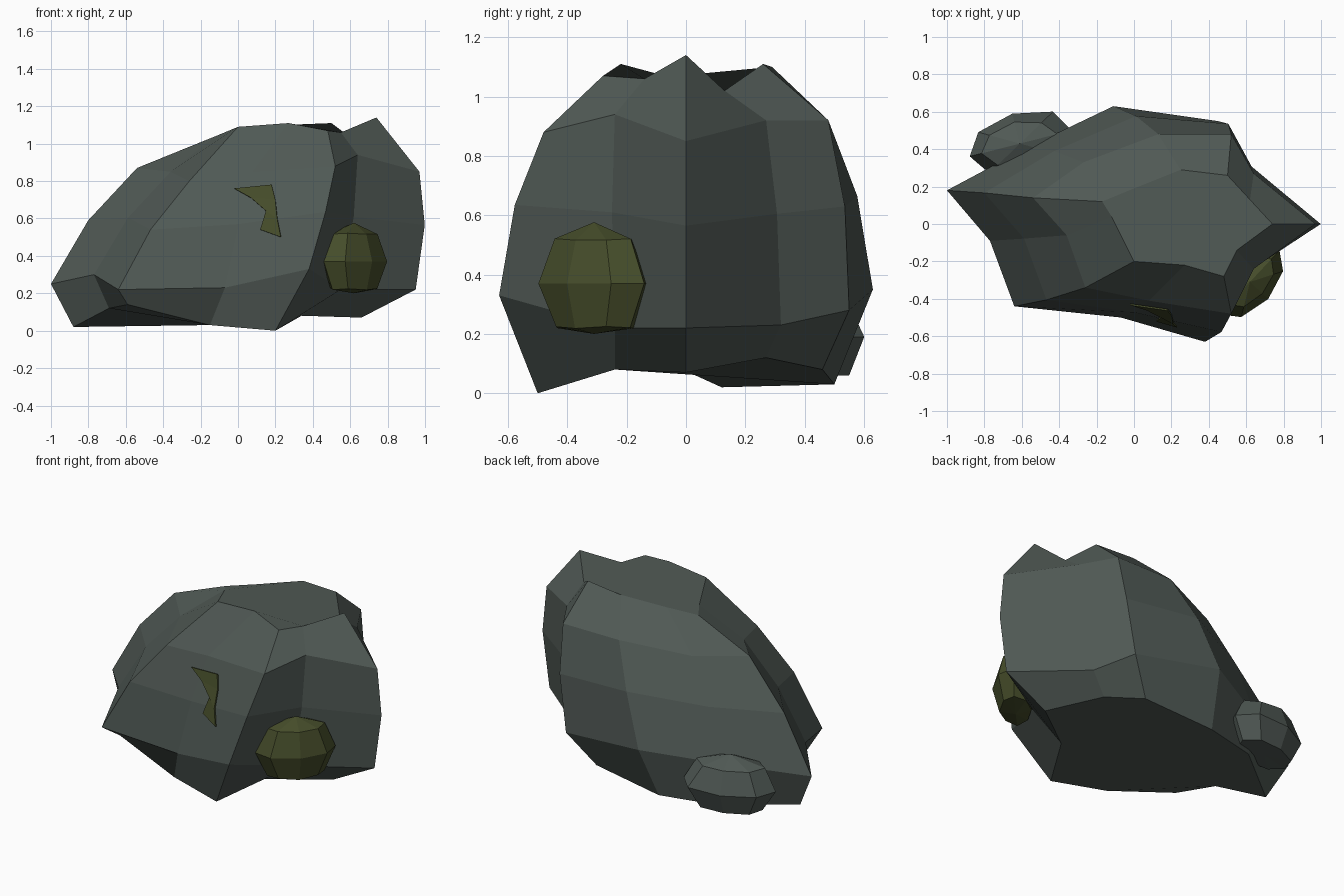
import bpy, bmesh, math, random
from mathutils import Vector
from mathutils.bvhtree import BVHTree

if "Cube" in bpy.data.objects:
    bpy.data.objects.remove(bpy.data.objects["Cube"])

random.seed(4)


def material(name, rgb):
    m = bpy.data.materials.new(name)
    m.diffuse_color = (*rgb, 1)
    m.use_nodes = True
    m.node_tree.nodes["Principled BSDF"].inputs["Base Color"].default_value = m.diffuse_color
    return m


STONE = material("grey green stone", (0.08, 0.1, 0.09))
MOSS = material("olive moss", (0.06, 0.073, 0.023))


def finish(bm, name, mat):
    bmesh.ops.recalc_face_normals(bm, faces=bm.faces[:])
    me = bpy.data.meshes.new(name)
    bm.to_mesh(me)
    bm.free()
    me.materials.append(mat)
    ob = bpy.data.objects.new(name, me)
    bpy.context.collection.objects.link(ob)
    return ob


# Main boulder: four hand-placed rings plus one bulged ring between them
base = [(-.88, .12, .02), (-.69, -.1, .12), (-.59, -.33, .14), (-.15, -.42, .03),
        (.2, -.5, 0), (.34, -.24, .08), (.66, 0, .07), (.45, .27, .12),
        (.3, .46, .08), (-.16, .5, .03), (-.5, .42, .03)]
wide = [(-1, .18, .25), (-.77, -.09, .3), (-.64, -.44, .22), (-.07, -.5, .23),
        (.38, -.63, .33), (.55, -.24, .22), (.95, 0, .22), (.57, .32, .23),
        (.45, .55, .28), (-.11, .63, .35), (-.55, .42, .3)]
shoulder = [(-.54, .14, .87), (-.36, -.06, .85), (-.26, -.34, .8), (.08, -.41, .85),
            (.52, -.48, .88), (.64, -.24, .94), (.97, 0, .85), (.64, .27, .92),
            (.52, .48, .92), (.13, .48, .92), (-.27, .33, .87)]
crown = [(-.17, .12, 1.02), (-.12, .04, 1.04), (0, -.2, 1.09), (.27, -.22, 1.11),
         (.48, -.28, 1.07), (.55, -.14, 1.06), (.74, 0, 1.14), (.62, .13, 1.02),
         (.5, .26, 1.11), (.25, .29, 1.1), (0, .19, 1.05)]
waist = [((a[0] + b[0]) * .52, (a[1] + b[1]) * .52, (a[2] + b[2]) / 2 + .03)
         for a, b in zip(wide, shoulder)]

bm = bmesh.new()
rings = [[bm.verts.new(p) for p in r] for r in (base, wide, waist, shoulder, crown)]
n = len(base)
for lo, hi in zip(rings, rings[1:]):
    for i in range(n):
        j = (i + 1) % n
        bm.faces.new((lo[i], lo[j], hi[j], hi[i]))
bm.faces.new(rings[0][::-1])
bm.faces.new(rings[-1])
bmesh.ops.recalc_face_normals(bm, faces=bm.faces[:])
bm.normal_update()
surface = BVHTree.FromBMesh(bm)
finish(bm, "boulder", STONE)


# Faceted lumps: squashed spheres with flattened undersides
def lump(name, mat, centre, radii, turn, floor, rough):
    bm = bmesh.new()
    bmesh.ops.create_uvsphere(bm, u_segments=8, v_segments=4, radius=1)
    for v in bm.verts:
        v.co *= 1 + random.uniform(-rough, rough)
        x, y, z = (v.co[k] * radii[k] for k in range(3))
        c, s = math.cos(turn), math.sin(turn)
        v.co = Vector((x * c - y * s, x * s + y * c, z)) + Vector(centre)
        v.co.z = max(v.co.z, floor)
    bmesh.ops.dissolve_degenerate(bm, dist=.001, edges=bm.edges[:])
    return finish(bm, name, mat)


lump("moss_clump", MOSS, (.62, -.31, .37), (.235, .13, .21), .82, .2, .03)
lump("small_stone", STONE, (-.61, .43, .19), (.29, .165, .19), .25, .06, .05)

# Thin moss patch laid onto the front face
bm = bmesh.new()
pairs = [(-.02, .76, .18, .78), (.07, .71, .2, .7), (.15, .64, .21, .6), (.12, .54, .23, .5)]
rows = []
for x0, z0, x1, z1 in pairs:
    row = []
    for x, z in ((x0, z0), (x1, z1)):
        hit = surface.ray_cast(Vector((x, -2, z)), Vector((0, 1, 0)))[0]
        row.append(bm.verts.new(hit + Vector((0, -.012, 0))))
    rows.append(row)
for a, b in zip(rows, rows[1:]):
    bm.faces.new((a[0], b[0], b[1], a[1]))
patch = finish(bm, "moss_patch", MOSS)
thick = patch.modifiers.new("thickness", 'SOLIDIFY')
thick.thickness = .009
thick.offset = 0
